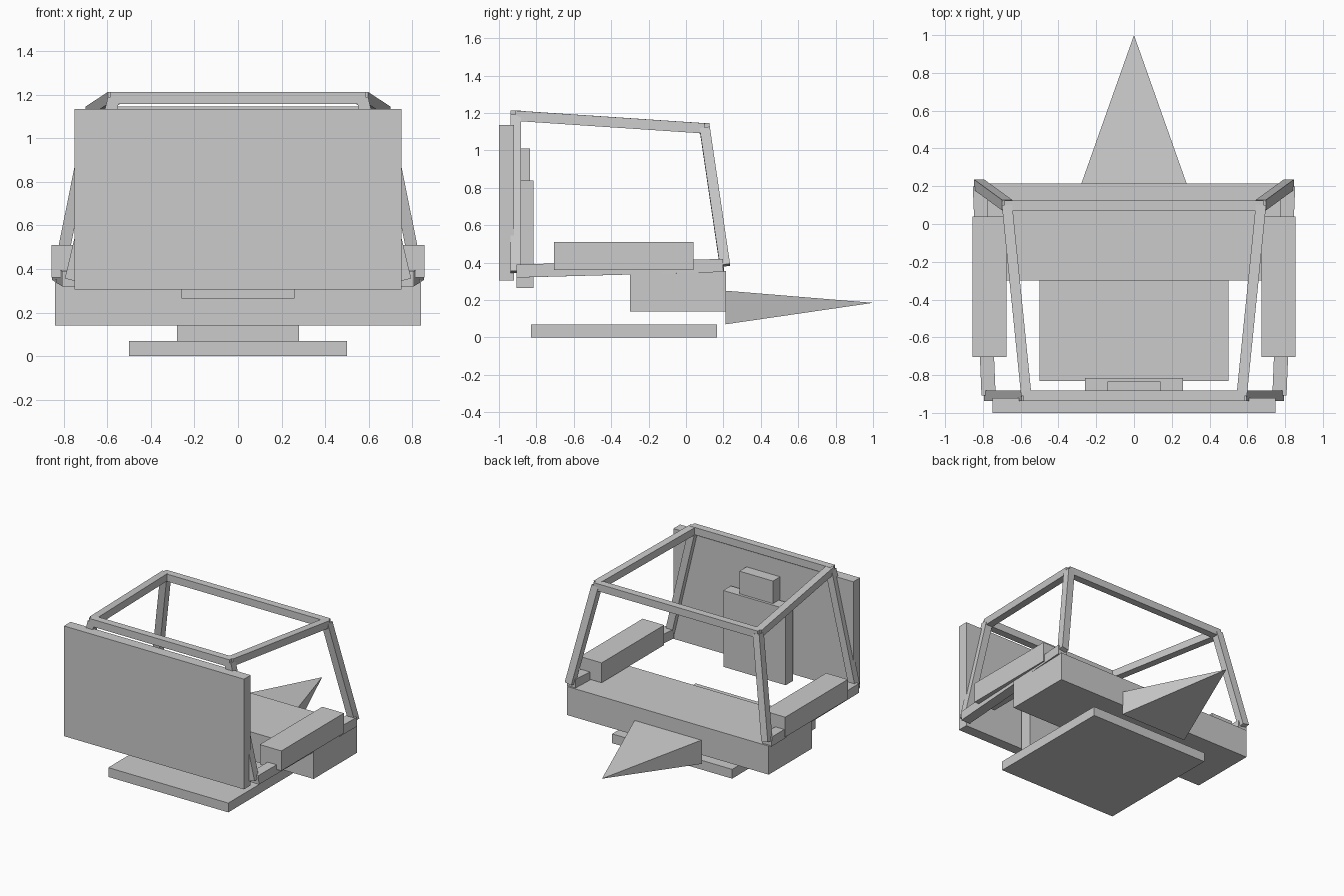
import bpy
from mathutils import Vector, Matrix

if "Cube" in bpy.data.objects:
    bpy.data.objects.remove(bpy.data.objects["Cube"])


def mesh_object(name, verts, faces):
    mesh = bpy.data.meshes.new(name)
    mesh.from_pydata(verts, [], faces)
    obj = bpy.data.objects.new(name, mesh)
    bpy.context.collection.objects.link(obj)
    return obj


def box(name, lo, hi):
    lo, hi = Vector(lo), Vector(hi)
    bpy.ops.mesh.primitive_cube_add(size=1, location=(lo + hi) / 2)
    obj = bpy.context.object
    obj.name = name
    obj.scale = hi - lo
    return obj


def bar(name, a, b, width, height, hint):
    """Rectangular bar from a to b; its height runs close to the hint axis."""
    a, b = Vector(a), Vector(b)
    d = (b - a).normalized()
    side = d.cross(Vector(hint)).normalized()
    up = side.cross(d)
    bpy.ops.mesh.primitive_cube_add(size=1)
    obj = bpy.context.object
    obj.name = name
    rot = Matrix((side, d, up)).transposed().to_4x4()
    scale = Matrix.Diagonal((width, (b - a).length, height, 1))
    obj.data.transform(rot @ scale)
    obj.location = (a + b) / 2
    return obj


# Body slabs
box("back_panel", (-0.75, -1.0, 0.305), (0.75, -0.92, 1.135))
box("floor_plate", (-0.5, -0.83, 0.0), (0.5, 0.165, 0.07))
box("front_body", (-0.84, -0.30, 0.14), (0.84, 0.215, 0.355))

# Seat
box("seat_back", (-0.26, -0.905, 0.265), (0.26, -0.815, 0.84))
box("headrest", (-0.14, -0.92, 0.84), (0.14, -0.835, 1.01))

# Pointed nose
mesh_object("nose",
            [(-0.28, 0.21, 0.07), (0.28, 0.21, 0.07), (0.28, 0.21, 0.25),
             (-0.28, 0.21, 0.25), (0, 1.0, 0.185)],
            [(0, 1, 2, 3), (1, 0, 4), (2, 1, 4), (3, 2, 4), (0, 3, 4)])

# Roll cage sides, rails and armrests
T = 0.055
Z, Y = (0, 0, 1), (0, 1, 0)
for s, side in ((-1, "left"), (1, "right")):
    rear_top = (s * 0.57, -0.91, 1.185)
    front_top = (s * 0.672, 0.10, 1.118)
    bar(f"{side}_rear_post", (s * 0.768, -0.91, 0.35), rear_top, T, T, Y)
    bar(f"{side}_front_post", (s * 0.82, 0.208, 0.385), front_top, T, T, Y)
    bar(f"{side}_roof_bar", rear_top, front_top, T, T, Z)
    bar(f"{side}_rail", (s * 0.77, -0.905, 0.355), (s * 0.816, 0.20, 0.385),
        0.075, 0.07, Z)
    x0, x1 = sorted((s * 0.675, s * 0.855))
    box(f"{side}_armrest", (x0, -0.705, 0.36), (x1, 0.04, 0.51))

# Roof cross bars
bar("rear_roof_bar", (-0.585, -0.91, 1.185), (0.585, -0.91, 1.185), T, T, Z)
bar("front_roof_bar", (-0.685, 0.098, 1.118), (0.685, 0.098, 1.118), T, T, Z)
